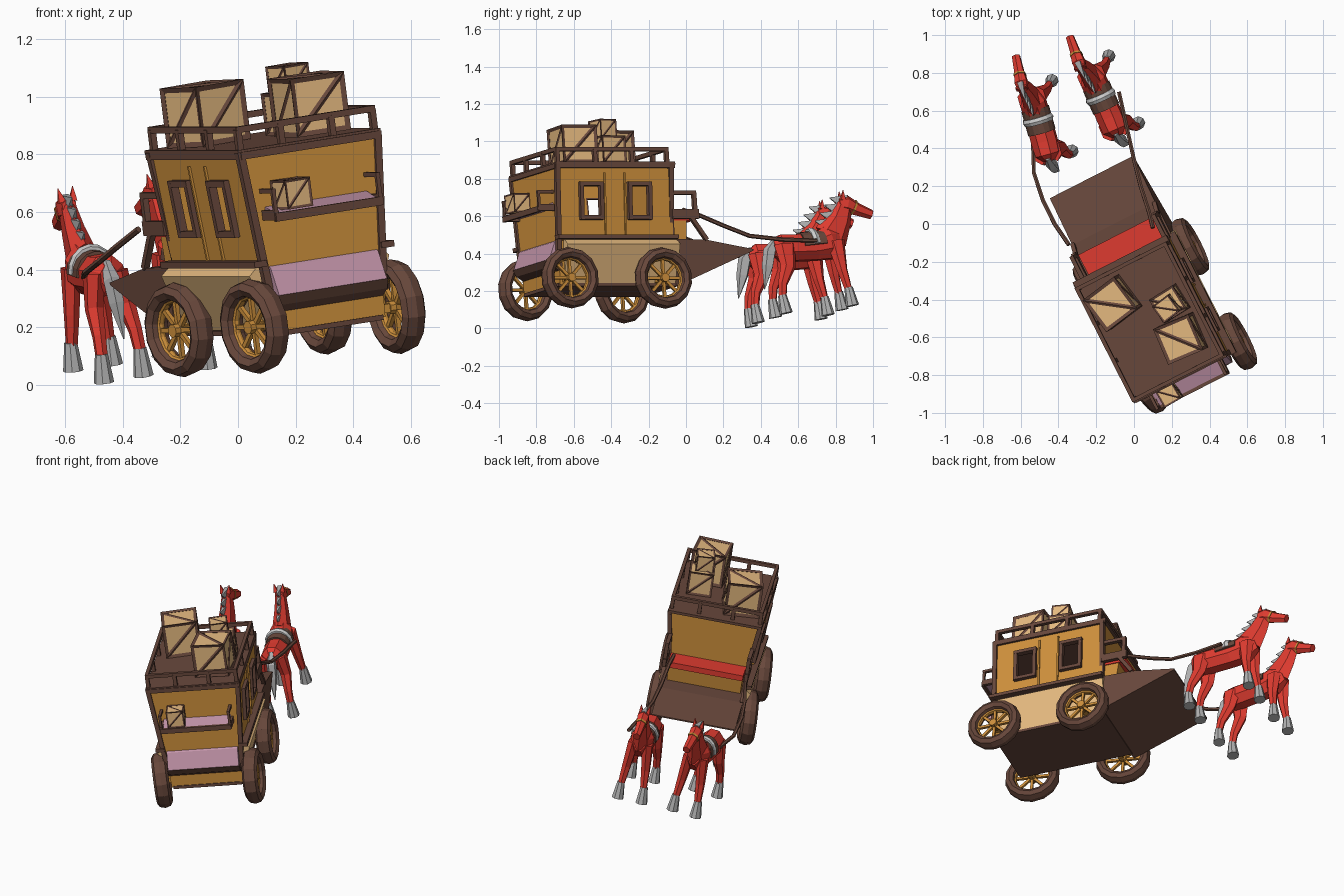
import bpy, bmesh
from math import radians, sin, cos, pi
from mathutils import Matrix, Vector

if "Cube" in bpy.data.objects:
    bpy.data.objects.remove(bpy.data.objects["Cube"])

COL = dict(brown=(.14, .065, .045), orange=(.62, .28, .045), tan=(.8, .5, .22), red=(.75, .045, .03),
           pink=(.55, .3, .4), white=(.85, .85, .83), grey=(.45, .45, .45))
MATS = {}
for k, c in COL.items():
    MATS[k] = bpy.data.materials.new(k)
    MATS[k].diffuse_color = (*c, 1)


def frame(loc, yaw, roll, pitch=0):
    return (Matrix.Translation(loc) @ Matrix.Rotation(radians(yaw), 4, 'Z')
            @ Matrix.Rotation(radians(-roll), 4, 'Y') @ Matrix.Rotation(radians(pitch), 4, 'X'))


def finish(name, bm, col, M):
    bmesh.ops.recalc_face_normals(bm, faces=bm.faces)
    me = bpy.data.meshes.new(name)
    bm.to_mesh(me)
    bm.free()
    ob = bpy.data.objects.new(name, me)
    bpy.context.collection.objects.link(ob)
    me.materials.append(MATS[col])
    ob.matrix_world = M
    return ob


def loft(name, pts, col, M, n=8, ref=None):
    """Tube through points (x, y, z, half width, half height)."""
    bm, rings = bmesh.new(), []
    P = [Vector(p[:3]) for p in pts]
    for i, p in enumerate(pts):
        t = (P[min(i + 1, len(P) - 1)] - P[max(i - 1, 0)]).normalized()
        r = Vector(ref) if ref else Vector((1, 0, 0) if abs(t.x) < .8 else (0, 1, 0))
        s = (r - t * r.dot(t)).normalized()
        u = t.cross(s)
        k = 1 / cos(pi / n)
        rings.append([bm.verts.new(P[i] + s * p[3] * k * cos((j + .5) * 2 * pi / n)
                                   + u * p[4] * k * sin((j + .5) * 2 * pi / n)) for j in range(n)])
    for a, b in zip(rings, rings[1:]):
        for j in range(n):
            bm.faces.new((a[j], a[(j + 1) % n], b[(j + 1) % n], b[j]))
    bm.faces.new(rings[0])
    bm.faces.new(rings[-1])
    return finish(name, bm, col, M)


def bar(name, a, b, w, h, col, M):
    return loft(name, [(*a, w / 2, h / 2), (*b, w / 2, h / 2)], col, M, 4)


def prism(name, prof, axis, a, b, col, M):
    bm = bmesh.new()
    put = (lambda p, q: (q, *p)) if axis == 'X' else (lambda p, q: (p[0], q, p[1]))
    A, B = ([bm.verts.new(put(p, q)) for p in prof] for q in (a, b))
    bm.faces.new(A)
    bm.faces.new(B)
    for i in range(len(A)):
        j = (i + 1) % len(A)
        bm.faces.new((A[i], A[j], B[j], B[i]))
    return finish(name, bm, col, M)


def crate(name, loc, s, M, turn=0):
    T = M @ Matrix.Translation(loc) @ Matrix.Rotation(radians(turn), 4, 'Z')
    for part, size, col in (('panel', s * .94, 'tan'), ('slats', s * .96, 'brown')):
        bm = bmesh.new()
        bmesh.ops.create_cube(bm, size=size)
        if part == 'slats':
            bmesh.ops.triangulate(bm, faces=bm.faces)
        ob = finish(name + '_' + part, bm, col, T)
        if part == 'slats':
            w = ob.modifiers.new('slats', 'WIREFRAME')
            w.thickness, w.offset = s * .11, 0


# ---------- coach ----------
C = frame((.1725, -.486, .241), 27, 8)
side = lambda u: .235 + .085 * (u - .2)      # half width of the flaring cabin

# side walls with window openings
fs, us = (-.32, -.185, -.065, .105, .225, .36), (.2, .325, .495, .61)
for s in (-1, 1):
    bm = bmesh.new()
    V = [[bm.verts.new((s * side(u), f, u)) for u in us] for f in fs]
    for i in range(5):
        for j in range(3):
            if not (j == 1 and i in (1, 3)):
                bm.faces.new((V[i][j], V[i + 1][j], V[i + 1][j + 1], V[i][j + 1]))
    finish('side_wall', bm, 'orange', C).modifiers.new('thick', 'SOLIDIFY').thickness = .014
    X = lambda u: s * (side(u) + .006)
    for f0, f1 in ((-.185, -.065), (.105, .225)):
        for f in (f0, f1):
            bar('window_post', (X(.31), f, .31), (X(.51), f, .51), .03, .022, 'brown', C)
        for u in (.32, .5):
            bar('window_rail', (X(u), f0 - .01, u), (X(u), f1 + .01, u), .03, .022, 'brown', C)
    for f in (-.04, .08):
        bar('door_edge', (s * side(.22), f, .22), (s * side(.56), f, .56), .016, .01, 'orange', C)
    for f in (-.322, .36):
        bar('corner_post', (s * side(.0), f, .06 if f < 0 else .2), (s * side(.61), f, .61), .026, .026, 'brown', C)
    bar('sill', (s * .25, -.34, .215), (s * .25, .38, .215), .05, .022, 'brown', C)
    bar('eave', (s * .272, -.33, .6), (s * .272, .38, .6), .016, .03, 'brown', C)

# end walls, floor and roof
for nm, f in (('rear_wall', -.325), ('front_wall', .35)):
    prism(nm, [(-.235, .2), (.235, .2), (.27, .61), (-.27, .61)], 'Y', f, f + .014, 'orange', C)
    bar(nm + '_beam', (-.272, f, .597), (.272, f, .597), .026, .026, 'brown', C)
prism('roof', [(-.28, .602), (.28, .602), (.28, .618), (-.28, .618)], 'Y', -.333, .383, 'brown', C)
prism('underbody', [(-.24, .205), (.24, .205), (.275, .175), (.2, -.025), (-.2, -.025), (-.275, .175)],
      'Y', -.29, .385, 'tan', C)
prism('rear_lower_wall', [(-.225, .2), (.225, .2), (.215, -.035), (-.215, -.035)], 'Y', -.32, -.28, 'orange', C)
bar('floor_board', (0, -.325, -.035), (0, .39, -.035), .41, .018, 'brown', C)
prism('footboard', [(.38, .205), (.56, .2), (.835, .15), (.835, .142), (.38, -.042)], 'X', -.25, .25, 'brown', C)

# roof railing
for s in (-1, 1):
    bar('roof_rail', (s * .264, -.325, .688), (s * .264, .35, .688), .02, .022, 'brown', C)
    for f in (-.315, -.09, .13, .34):
        bar('rail_post', (s * .264, f, .61), (s * .264, f, .688), .022, .022, 'brown', C)
for f in (-.317, .342):
    bar('end_rail', (-.272, f, .688), (.272, f, .688), .02, .022, 'brown', C)
    for r in (-.1, .1):
        bar('rail_post', (r, f, .61), (r, f, .688), .022, .022, 'brown', C)

# cargo
crate('large_crate', (-.125, .19, .725), .205, C, 10)
crate('large_crate', (.114, -.14, .725), .2, C, -4)
crate('small_crate', (.142, .05, .695), .145, C, 5)
crate('top_crate', (.135, .035, .808), .105, C, 10)
crate('shelf_crate', (-.115, -.375, .445), .1, C, 3)

# rear shelf and boot
prism('shelf_bed', [(-.32, .41), (-.41, .385), (-.41, .375), (-.32, .375)], 'X', -.2, .2, 'pink', C)
bar('shelf_lip', (-.21, -.415, .373), (.21, -.415, .373), .018, .03, 'brown', C)
for s in (-1, 1):
    bar('shelf_end', (s * .205, -.32, .38), (s * .205, -.42, .38), .018, .035, 'brown', C)
    bar('shelf_post', (s * .205, -.412, .38), (s * .205, -.412, .465), .014, .014, 'brown', C)
    bar('shelf_rail', (s * .205, -.32, .465), (s * .205, -.42, .465), .016, .016, 'brown', C)
prism('boot_cover', [(-.32, .205), (-.335, .195), (-.375, .1), (-.32, .1)], 'X', -.212, .212, 'pink', C)
prism('boot_base', [(-.32, .1), (-.378, .1), (-.36, .065), (-.32, .04)], 'X', -.216, .216, 'brown', C)

# driver seat
prism('seat_base', [(.36, .2), (.45, .2), (.46, .31), (.36, .31)], 'X', -.22, .22, 'orange', C)
bar('seat', (-.225, .435, .325), (.225, .435, .325), .13, .035, 'red', C)
for s in (-1, 1):
    x = s * .245
    bar('seat_side', (x, .36, .34), (x, .52, .34), .022, .05, 'brown', C)
    bar('arm_rest', (x, .36, .455), (x, .51, .455), .022, .022, 'brown', C)
    bar('arm_post', (x, .50, .34), (x, .50, .455), .022, .022, 'brown', C)
    bar('seat_brace', (x, .47, .33), (x, .56, .2), .022, .022, 'brown', C)

# wheels (side, forward, height, toe angle) and axles
for s, f, u, toe in ((-1, -.28, 0, 9), (1, -.29, -.008, 0), (-1, .30, -.012, 9), (1, .27, -.01, 0)):
    bar('axle', (0, f, u), (s * .27, f, u), .03, .03, 'orange', C)
    W = (C @ Matrix.Translation((s * .275, f, u)) @ Matrix.Rotation(radians(toe), 4, 'Z')
         @ Matrix.Rotation(pi / 2, 4, 'Y'))
    for nm, R, r, wide, col in (('tyre', .134, .032, 1.45, 'brown'), ('rim', .106, .01, 1.5, 'orange')):
        bpy.ops.mesh.primitive_torus_add(major_segments=14, minor_segments=8, major_radius=R, minor_radius=r)
        t = bpy.context.object
        t.name, t.matrix_world = nm, W @ Matrix.Diagonal((1, 1, wide, 1))
        t.data.materials.append(MATS[col])
        for p in t.data.polygons:
            p.use_smooth = False
    loft('hub', [(0, 0, -.03, .022, .022), (0, 0, .03, .022, .022)], 'orange', W)
    for k in range(8):
        a = k * pi / 4
        bar('spoke', (0, 0, 0), (.11 * cos(a), .11 * sin(a), 0), .016, .016, 'orange', W)

# ---------- horses ----------
for H in (frame((-.45, .555, .04), 15, 9, 6), frame((-.12, .685, .09), 23, 9, 6)):
    loft('body', [(0, -.175, .36, .03, .04), (0, -.14, .36, .064, .07), (0, -.07, .352, .068, .07),
                  (0, .06, .345, .066, .072), (0, .15, .36, .066, .09), (0, .22, .375, .035, .05)], 'red', H)
    loft('neck', [(0, .165, .39, .045, .085), (0, .23, .475, .034, .06), (0, .272, .555, .026, .042)], 'red', H, 6)
    loft('head', [(0, .24, .56, .025, .03), (0, .285, .555, .033, .042), (0, .345, .52, .024, .03),
                  (0, .42, .484, .02, .023)], 'red', H, 6)
    loft('bridle', [(0, .32, .536, .031, .038), (0, .33, .53, .03, .036)], 'orange', H, 6)
    for s in (-1, 1):
        loft('ear', [(s * .02, .26, .58, .013, .013), (s * .027, .267, .63, .001, .001)], 'red', H, 4)
        loft('hind_leg', [(s * .042, -.125, .37, .032, .055), (s * .058, -.135, .25, .028, .037),
                          (s * .066, -.185, .16, .021, .023), (s * .07, -.2, .085, .019, .019)], 'red', H, 6)
        loft('fore_leg', [(s * .042, .17, .36, .03, .045), (s * .058, .175, .2, .024, .026),
                          (s * .068, .19, .085, .018, .018)], 'red', H, 6)
        for f in (-.2, .19):
            loft('hoof', [(s * .07, f, .1, .021, .021), (s * .072, f + .005, 0, .033, .033)], 'grey', H)
    # tail and spiky mane
    loft('tail', [(0, -.155, .41, .012, .012), (0, -.2, .35, .024, .03), (0, -.225, .27, .022, .027),
                  (0, -.265, .15, .002, .002)], 'grey', H, 5)
    for k in range(4):
        y, z = .145 + .035 * k, .45 + .038 * k
        loft('mane_tuft', [(0, y + .03, z, .016, .04), (0, y - .055, z + .035, .002, .002)], 'grey', H, 4)
    # harness
    arc = [pi * k / 8 for k in range(9)]
    loft('saddle_pad', [(.069 * cos(a), .045, .35 + .076 * sin(a), .065, .007) for a in arc],
         'brown', H, 4, (0, 1, 0))
    loft('collar', [(.07 * cos(a), .05, .355 + .082 * sin(a), .018, .013) for a in arc],
         'white', H, 6, (0, 1, 0))

# reins
I = Matrix()
for pts in ([(-.52, .58, .40), (-.535, .42, .375), (-.53, .27, .39), (-.48, .12, .43), (-.42, 0, .48), (-.345, -.11, .54)],
            [(-.08, .70, .47), (-.04, .52, .475), (0, .34, .495), (.035, .2, .55), (.08, .06, .61), (.1, -.02, .635)]):
    loft('rein', [(*p, .010, .010) for p in pts], 'brown', I, 6)

for m in bpy.data.materials:
    if m.users and not m.is_grease_pencil:
        m.use_nodes = True
        m.node_tree.nodes["Principled BSDF"].inputs["Base Color"].default_value = m.diffuse_color
